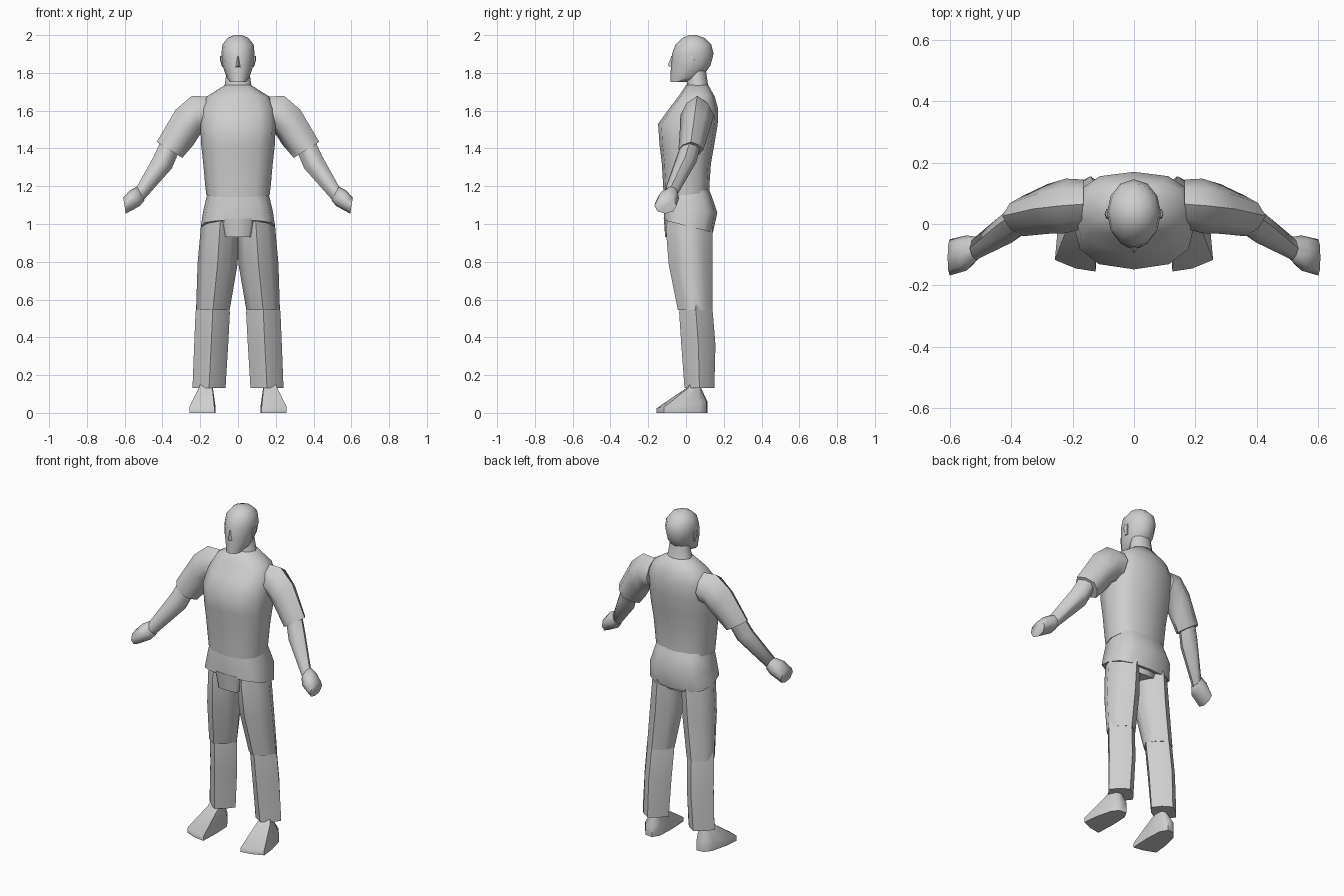
import bpy, bmesh, math

grey = bpy.data.materials.new("light grey")
grey.diffuse_color = (0.62, 0.62, 0.62, 1)


def finish(name, bm, mirror, angle):
    bmesh.ops.recalc_face_normals(bm, faces=bm.faces)
    me = bpy.data.meshes.new(name)
    bm.to_mesh(me)
    bm.free()
    me.materials.append(grey)
    me.shade_smooth()
    me.set_sharp_from_angle(angle=math.radians(angle))
    ob = bpy.data.objects.new(name, me)
    bpy.context.collection.objects.link(ob)
    if mirror:
        ob.modifiers.new("mirror", 'MIRROR').use_mirror_merge = False
    return ob


def skin(name, loops, mirror=False, angle=62):
    """Join closed loops of points into a capped tube."""
    bm = bmesh.new()
    rows = [[bm.verts.new(p) for p in loop] for loop in loops]
    n = len(rows[0])
    for a, b in zip(rows, rows[1:]):
        for i in range(n):
            j = (i + 1) % n
            bm.faces.new((a[i], a[j], b[j], b[i]))
    bm.faces.new(rows[0][::-1])
    bm.faces.new(rows[-1])
    return finish(name, bm, mirror, angle)


def ring(xa, za, xb, zb, y0, y1, tilt=0, n=12, p=2.4):
    """Superellipse from edge point a to edge point b, with a y range."""
    def power(v):
        return math.copysign(abs(v) ** (2 / p), v) if abs(v) > 1e-6 else 0
    pts = []
    for i in range(n):
        t = 2 * math.pi * i / n
        c, s = power(math.cos(t)), power(math.sin(t))
        pts.append(((xa + xb) / 2 + c * (xa - xb) / 2,
                    (y0 + y1) / 2 + s * (y1 - y0) / 2,
                    (za + zb) / 2 + c * (za - zb) / 2 + tilt * s))
    return pts


def body(name, rows, **kw):
    """Centred part; rows are z, half width, front y, back y, tilt."""
    skin(name, [ring(w, z, -w, z, y0, y1, t, **kw) for z, w, y0, y1, t in rows])


def limb(name, rows, **kw):
    """Mirrored part from ring rows."""
    skin(name, [ring(*r, **kw) for r in rows], mirror=True)


# Head and neck
body("head", [
    (1.752, .042, -.082, .0, 0), (1.775, .06, -.082, .085, .0),
    (1.84, .082, -.08, .13, 0), (1.90, .088, -.074, .146, 0),
    (1.95, .083, -.056, .134, 0), (1.985, .055, -.018, .098, 0),
    (2.0, .02, .015, .055, 0)], p=2)
body("neck", [(1.66, .105, -.01, .15, 0), (1.74, .07, .004, .116, 0),
              (1.81, .06, .01, .106, 0)], p=2)
skin("nose", [[(-.02, -.065, 1.825), (.02, -.065, 1.825), (0, -.096, 1.838)],
              [(-.008, -.065, 1.89), (.008, -.065, 1.89), (0, -.078, 1.89)]])
limb("ear", [(.084, 1.83, .07, 1.83, .02, .04),
             (.096, 1.87, .07, 1.87, .015, .05),
             (.094, 1.89, .07, 1.89, .02, .05)], n=6)

# Torso and pelvis
body("shirt", [
    (1.155, .168, -.118, .124, .012), (1.22, .175, -.122, .125, 0),
    (1.32, .184, -.128, .132, 0), (1.42, .195, -.14, .15, 0),
    (1.53, .20, -.148, .168, 0), (1.61, .195, -.09, .17, 0),
    (1.675, .165, -.04, .152, 0), (1.735, .07, .0, .118, 0)], p=2.5)
body("pelvis", [
    (1.19, .155, -.108, .118, 0), (1.15, .165, -.112, .135, 0),
    (1.07, .184, -.118, .166, -.01), (.987, .197, -.116, .142, -.033)], p=2.8)
body("crotch", [(1.03, .088, -.118, .13, 0), (.93, .07, -.11, .11, 0)], p=6)

# Legs: nearly diamond-shaped sections
limb("thigh", [
    (.185, 1.06, -.005, 1.06, -.09, .125),
    (.197, .98, -.005, .98, -.107, .14),
    (.214, .79, .002, .79, -.092, .14),
    (.222, .545, .044, .545, -.043, .14)], n=8, p=1.45)
limb("trouser_shin", [
    (.215, .60, .05, .60, -.03, .13),
    (.225, .53, .043, .53, -.036, .142),
    (.232, .36, .052, .36, -.025, .156),
    (.241, .133, .066, .133, -.008, .15)], n=8, p=1.3)

# Feet: one sole outline, lifted and shrunk towards the ankle
sole = [(.125, -.155), (.19, -.145), (.258, -.117), (.25, -.03), (.225, .07),
        (.195, .108), (.15, .113), (.125, .07), (.12, -.03)]
skin("shoe", [
    [(x, y, 0) for x, y in sole],
    [(x, y, .025 + (y + .155) * .14) for x, y in sole],
    [(.16 + (x - .17) * .55, .055 + (y - .03) * .3, .13) for x, y in sole],
    [(.16 + (x - .17) * .4, .06 + (y - .03) * .2, .17) for x, y in sole]],
    mirror=True)

# Arms
limb("sleeve", [
    (.165, 1.675, .165, 1.49, -.015, .145),
    (.245, 1.678, .20, 1.475, -.03, .148),
    (.33, 1.605, .235, 1.42, -.032, .13),
    (.43, 1.435, .295, 1.35, -.04, .092)], n=8, p=1.5)
limb("forearm", [
    (.40, 1.46, .31, 1.39, -.025, .08),
    (.445, 1.36, .35, 1.295, -.06, .055),
    (.537, 1.195, .498, 1.128, -.118, -.042)], n=8, p=1.5)
limb("hand", [
    (.535, 1.198, .495, 1.125, -.118, -.042),
    (.572, 1.178, .52, 1.095, -.152, -.037),
    (.608, 1.14, .594, 1.055, -.168, -.05)], n=8, p=2)
